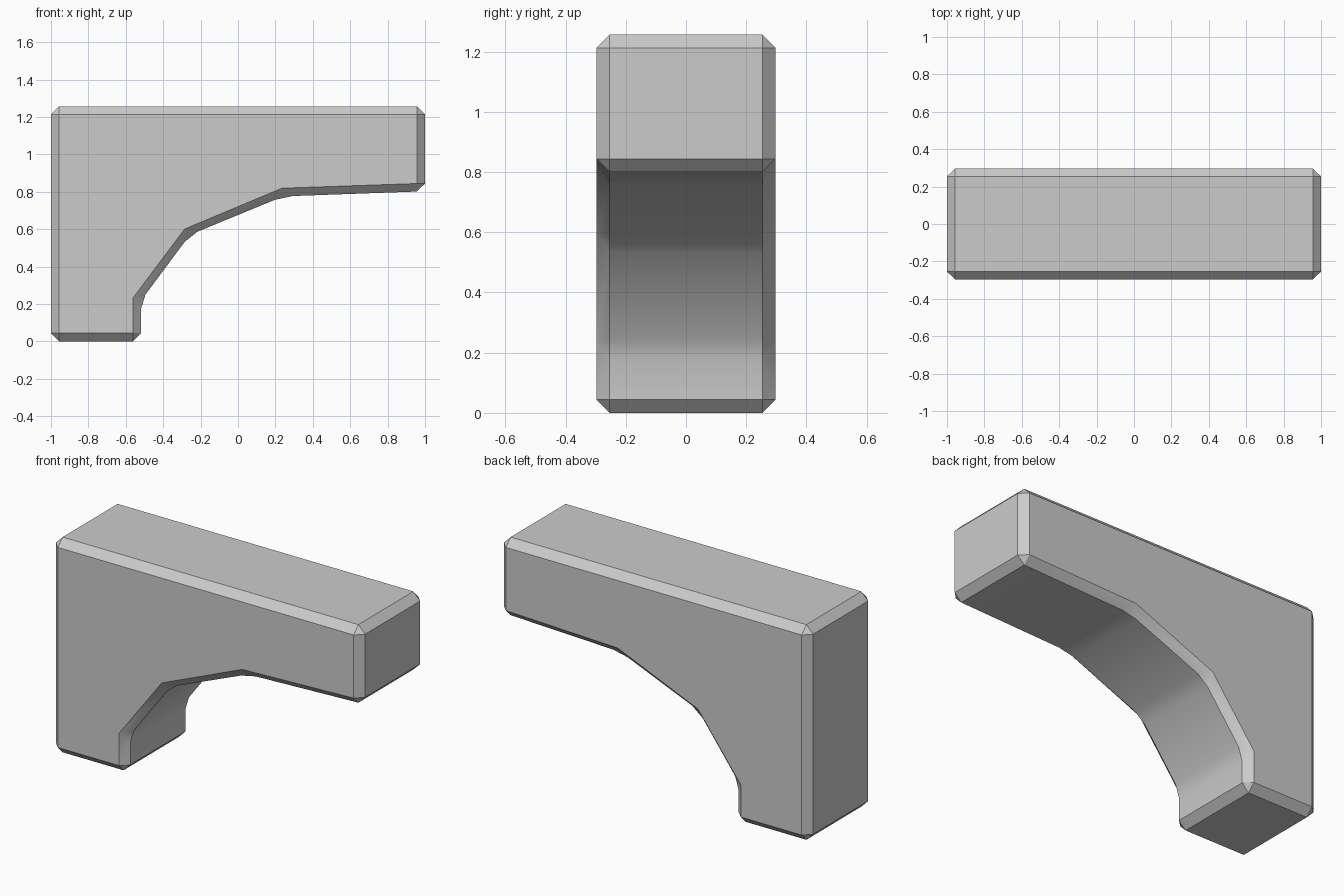
import bpy, bmesh

if "Cube" in bpy.data.objects:
    bpy.data.objects.remove(bpy.data.objects["Cube"])

HALF_Y = 0.297      # half depth at the flat side faces
RIM_Y = 0.254       # half depth where the chamfer meets the outline

# Each corner: side-face point, then its two points on the chamfered outline
corners = [
    ((-0.956, 0.044), (-1.0, 0.044), (-0.956, 0.0)),
    ((-0.562, 0.044), (-0.562, 0.0), (-0.518, 0.044)),
    ((-0.562, 0.232), (-0.518, 0.175), (-0.495, 0.25)),
    ((-0.285, 0.601), (-0.285, 0.532), (-0.218, 0.586)),
    ((0.235, 0.819), (0.198, 0.757), (0.292, 0.777)),
    ((0.956, 0.844), (0.956, 0.801), (1.0, 0.844)),
    ((0.956, 1.213), (1.0, 1.213), (0.956, 1.257)),
    ((-0.956, 1.213), (-0.956, 1.257), (-1.0, 1.213)),
]

bm = bmesh.new()
rims = []
for s in (-1, 1):
    # flat side face
    face = [bm.verts.new((x, s * HALF_Y, z)) for (x, z), _, _ in corners]
    rim = [bm.verts.new((p[0], s * RIM_Y, p[1])) for c in corners for p in c[1:]]
    bm.faces.new(face)
    # chamfer strip with a triangle at every corner
    n = len(face)
    for i in range(n):
        j = (i + 1) % n
        bm.faces.new((face[i], rim[2 * i], rim[2 * i + 1]))
        bm.faces.new((face[i], rim[2 * i + 1], rim[2 * j], face[j]))
    rims.append(rim)

# outline wall across the depth
a, b = rims
for i in range(len(a)):
    j = (i + 1) % len(a)
    bm.faces.new((a[i], a[j], b[j], b[i]))
bmesh.ops.recalc_face_normals(bm, faces=bm.faces)

mesh = bpy.data.meshes.new("arched_bracket")
bm.to_mesh(mesh)
bm.free()
bracket = bpy.data.objects.new("arched_bracket", mesh)
bpy.context.collection.objects.link(bracket)

# smooth arch, crisp chamfers
bpy.context.view_layer.objects.active = bracket
bracket.select_set(True)
bpy.ops.object.shade_smooth_by_angle(angle=0.5236)
